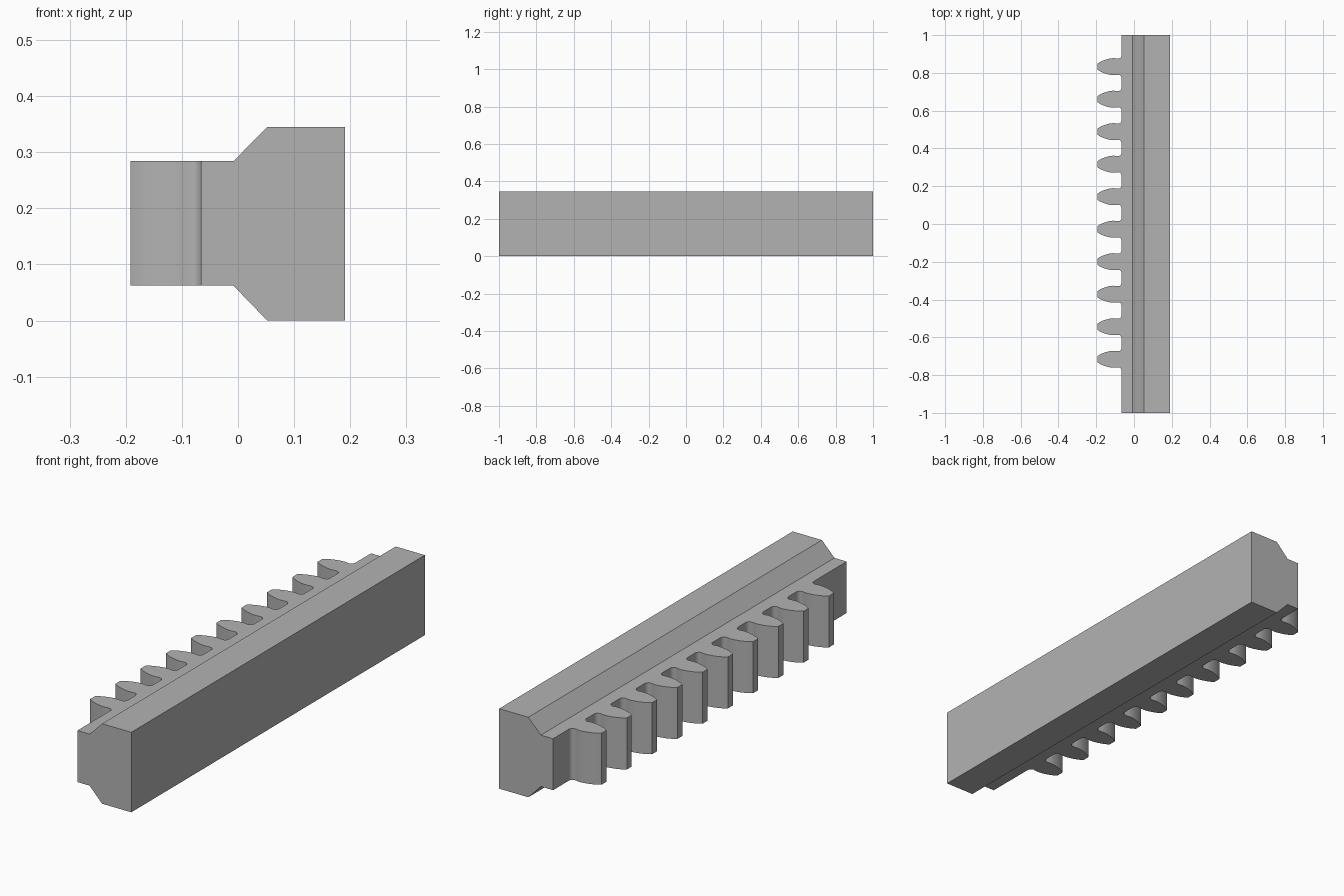
import bpy, bmesh, math
from mathutils import Vector

if "Cube" in bpy.data.objects:
    bpy.data.objects.remove(bpy.data.objects["Cube"])

grey = bpy.data.materials.new("steel_grey")
grey.diffuse_color = (0.45, 0.45, 0.45, 1)
grey.use_nodes = True
grey.node_tree.nodes["Principled BSDF"].inputs["Base Color"].default_value = grey.diffuse_color


def add_prism(bm, outline, offset):
    """Closed prism from a 3D outline swept along offset."""
    face = bm.faces.new([bm.verts.new(p) for p in outline])
    out = bmesh.ops.extrude_face_region(bm, geom=[face], use_keep_orig=True)
    bmesh.ops.translate(bm, vec=Vector(offset),
                        verts=[g for g in out["geom"] if isinstance(g, bmesh.types.BMVert)])


def finish(name, bm):
    bmesh.ops.recalc_face_normals(bm, faces=bm.faces)
    mesh = bpy.data.meshes.new(name)
    bm.to_mesh(mesh)
    bm.free()
    mesh.materials.append(grey)
    obj = bpy.data.objects.new(name, mesh)
    bpy.context.collection.objects.link(obj)
    mesh.shade_smooth()
    mesh.set_sharp_from_angle(angle=math.radians(30))
    return obj


# Rail: stepped cross-section, chamfered down to the toothed edge
ROOT, Z0, Z1, TOP = -0.066, 0.062, 0.284, 0.345
section = [(ROOT, Z0), (-0.008, Z0), (0.052, 0), (0.191, 0),
           (0.191, TOP), (0.052, TOP), (-0.008, Z1), (ROOT, Z1)]
bm = bmesh.new()
add_prism(bm, [(x, -1, z) for x, z in section], (0, 2, 0))
finish("rack_rail", bm)

# Teeth: curved flanks, blunt tips and filleted roots
flank = [(-0.192, 0.017), (-0.180, 0.025), (-0.165, 0.032), (-0.148, 0.038),
         (-0.130, 0.0425), (-0.112, 0.045), (-0.098, 0.0445), (-0.084, 0.0425)]
R = 0.018
fillet = [(ROOT - R + R * math.sin(a), 0.0425 + R * (1 - math.cos(a)))
          for a in (math.radians(15 * i) for i in range(1, 7))]
half = flank + fillet
tooth = half + [(x, -y) for x, y in reversed(half)]
bm = bmesh.new()
for i in range(10):
    yc = -0.716 + 0.1721 * i
    add_prism(bm, [(x, yc + y, Z0) for x, y in tooth], (0, 0, Z1 - Z0))
finish("rack_teeth", bm)
